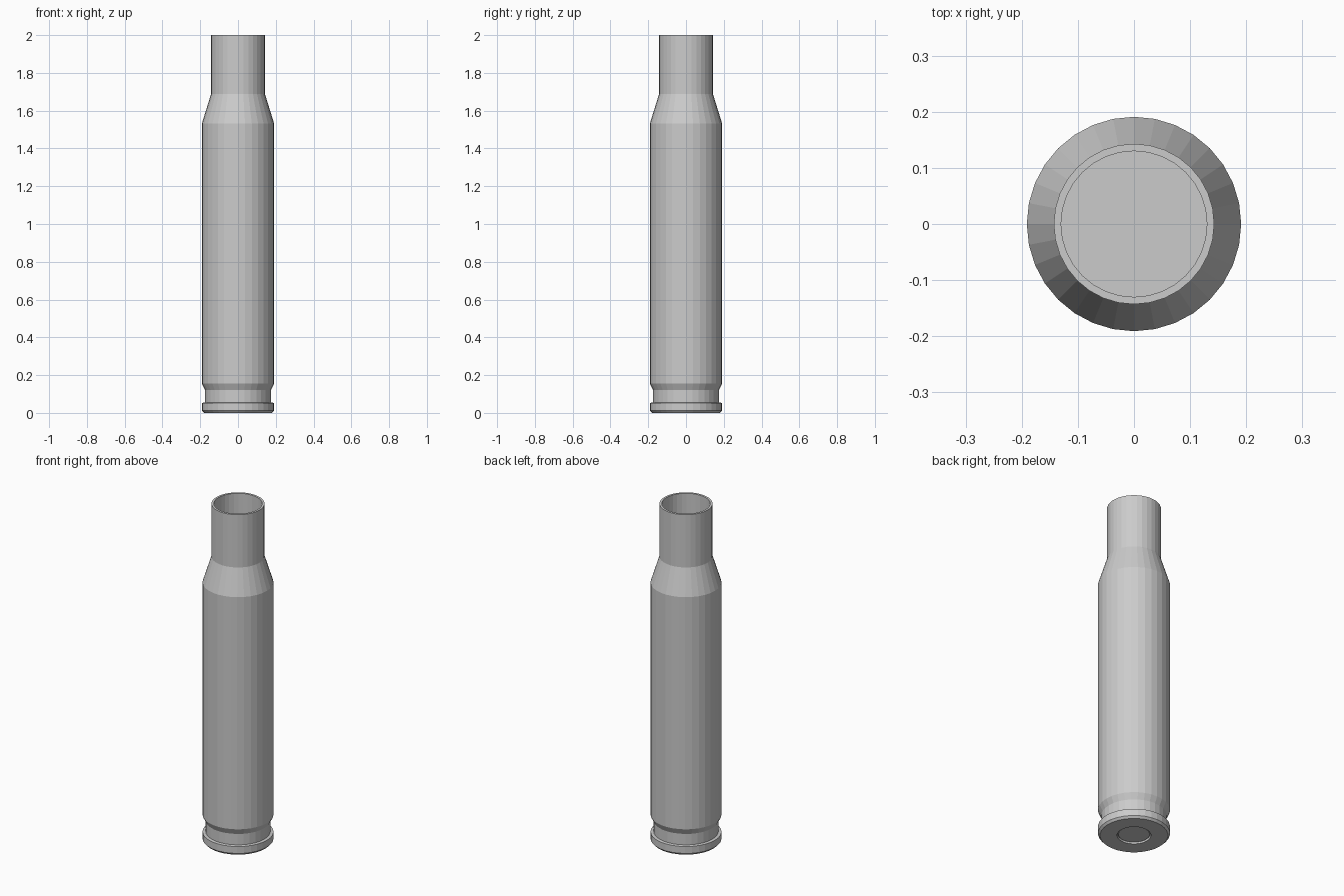
import bpy, bmesh, math

if "Cube" in bpy.data.objects:
    bpy.data.objects.remove(bpy.data.objects["Cube"])

SIDES = 32


def lathe(name, profile):
    """Spin an (r, z) profile around z; r = 0 ends become centre-filled caps."""
    bm = bmesh.new()
    rings = []
    for r, z in profile:
        rings.append([bm.verts.new((r * math.cos(2 * math.pi * i / SIDES),
                                    r * math.sin(2 * math.pi * i / SIDES), z))
                      for i in range(SIDES)])
    for a, b in zip(rings, rings[1:]):
        for i in range(SIDES):
            j = (i + 1) % SIDES
            bm.faces.new((a[i], a[j], b[j], b[i]))
    bm.faces.new(rings[0])
    bm.faces.new(rings[-1])
    bmesh.ops.recalc_face_normals(bm, faces=bm.faces[:])
    mesh = bpy.data.meshes.new(name)
    bm.to_mesh(mesh)
    bm.free()
    obj = bpy.data.objects.new(name, mesh)
    bpy.context.collection.objects.link(obj)
    return obj


# Hollow bottlenecked case: base recess, rim, groove, body, shoulder, neck, bore
lathe("case", [
    (0.09, 0.02), (0.09, 0.0),                                # base recess
    (0.18, 0.0), (0.191, 0.012), (0.191, 0.053),              # rim
    (0.174, 0.055), (0.174, 0.12), (0.191, 0.155),            # groove
    (0.191, 1.533), (0.143, 1.687), (0.143, 2.0),             # body, shoulder, neck
    (0.13, 2.0), (0.13, 1.683), (0.178, 1.529), (0.178, 0.16),  # bore
])

# Round disc set slightly into the base
lathe("base_disc", [(0.083, 0.006), (0.087, 0.01), (0.087, 0.02)])
